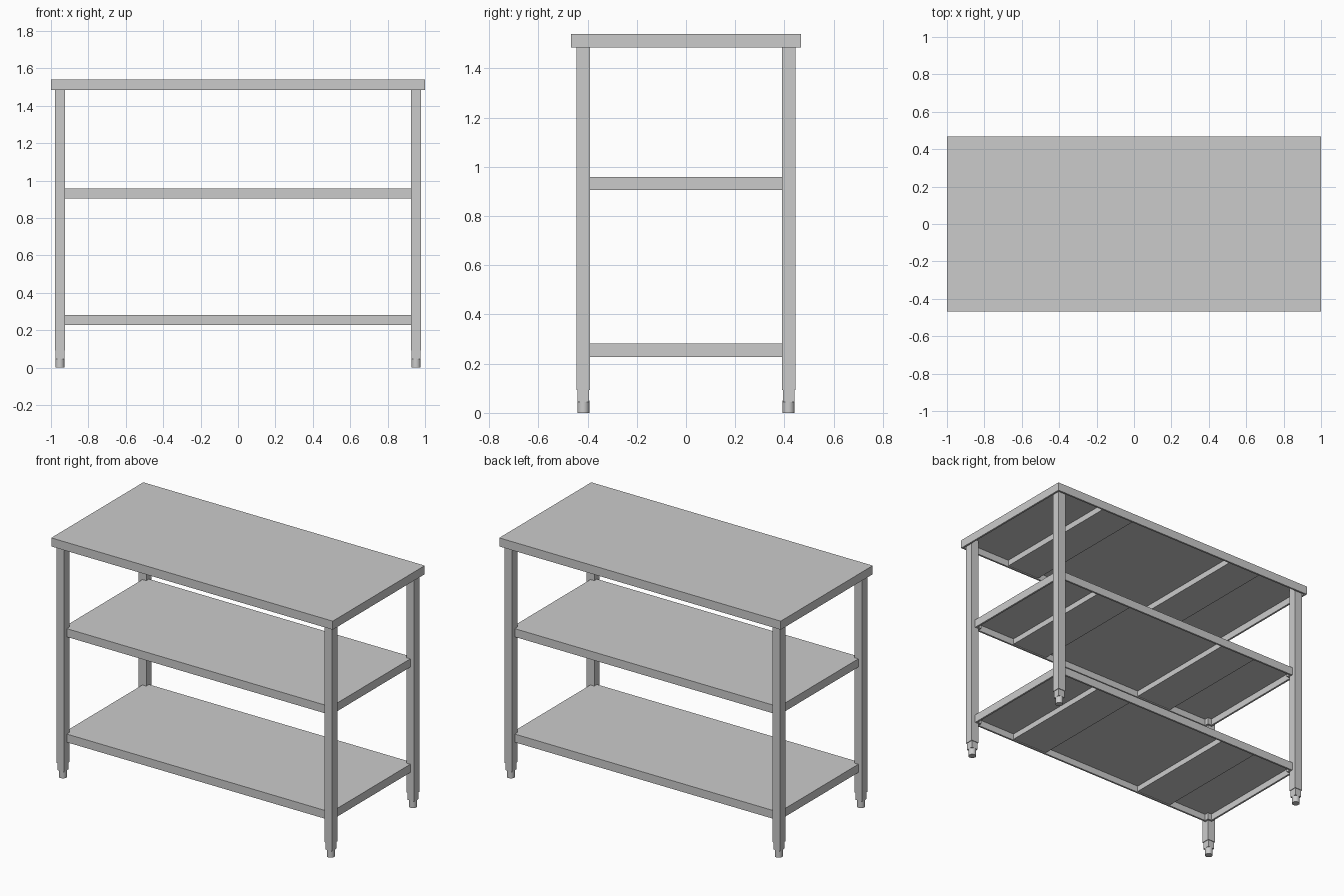
import bpy, bmesh

if "Cube" in bpy.data.objects:
    bpy.data.objects.remove(bpy.data.objects["Cube"])

WALL = 0.012      # folded rim thickness
SHEET = 0.01      # worktop / shelf sheet thickness
LEG_X, LEG_Y, LEG_W = 0.952, 0.417, 0.055


def finish(bm, name):
    bmesh.ops.recalc_face_normals(bm, faces=bm.faces)
    me = bpy.data.meshes.new(name)
    bm.to_mesh(me)
    bm.free()
    ob = bpy.data.objects.new(name, me)
    bpy.context.collection.objects.link(ob)
    return ob


def box(name, x0, x1, y0, y1, z0, z1):
    bm = bmesh.new()
    bmesh.ops.create_cube(bm, size=1)
    for v in bm.verts:
        v.co.x = x1 if v.co.x > 0 else x0
        v.co.y = y1 if v.co.y > 0 else y0
        v.co.z = z1 if v.co.z > 0 else z0
    return finish(bm, name)


def outline(hx, hy, nx, ny, inset=0.0):
    """Rectangle, with corners notched to (nx, ny) when nx is given."""
    a, b = hx - inset, hy - inset
    if nx is None:
        return [(a, -b), (a, b), (-a, b), (-a, -b)]
    c, d = nx - inset, ny - inset
    return [(a, -d), (a, d), (c, d), (c, b), (-c, b), (-c, d),
            (-a, d), (-a, -d), (-c, -d), (-c, -b), (c, -b), (c, -d)]


def tray(name, hx, hy, z0, z1, nx=None, ny=None):
    """Upside-down tray: flat sheet with folded-down rim."""
    bm = bmesh.new()
    outer, inner = outline(hx, hy, nx, ny), outline(hx, hy, nx, ny, WALL)
    loops = [[bm.verts.new((x, y, z)) for x, y in pts] for pts, z in
             ((outer, z1), (outer, z0), (inner, z0), (inner, z1 - SHEET))]
    n = len(outer)
    for p, q in zip(loops, loops[1:]):
        for i in range(n):
            j = (i + 1) % n
            bm.faces.new((p[i], p[j], q[j], q[i]))
    bm.faces.new(loops[0])
    bm.faces.new(loops[-1])
    return finish(bm, name)


def ribs(name, hy, z0, z1, inner, outer):
    """Two wide stiffening channels under a sheet."""
    for side, x0, x1 in (("left", -outer, -inner), ("right", inner, outer)):
        box(f"{name}_{side}_rib", x0, x1, -hy + WALL, hy - WALL, z0 + 0.006, z1 - SHEET)


# Worktop
tray("worktop", 1.0, 0.467, 1.485, 1.54)
ribs("worktop", 0.467, 1.485, 1.54, 0.39, 0.63)

# Shelves, notched around the legs
for name, z0, z1 in (("lower_shelf", 0.228, 0.281), ("middle_shelf", 0.905, 0.958)):
    tray(name, LEG_X, LEG_Y, z0, z1, LEG_X - LEG_W / 2, LEG_Y - LEG_W / 2)
    ribs(name, LEG_Y, z0, z1, 0.37, 0.63)

# Legs with square sleeves and round adjustable feet
for fy, sy in (("front", -1), ("back", 1)):
    for fx, sx in (("left", -1), ("right", 1)):
        x, y = sx * LEG_X, sy * LEG_Y
        h = LEG_W / 2
        box(f"{fy}_{fx}_leg", x - h, x + h, y - h, y + h, 0.092, 1.53)
        s = 0.0235
        box(f"{fy}_{fx}_sleeve", x - s, x + s, y - s, y + s, 0.045, 0.092)
        bpy.ops.mesh.primitive_cylinder_add(vertices=24, radius=0.024, depth=0.05,
                                            location=(x, y, 0.025))
        foot = bpy.context.object
        foot.name = f"{fy}_{fx}_foot"
        bpy.ops.object.shade_smooth_by_angle()
